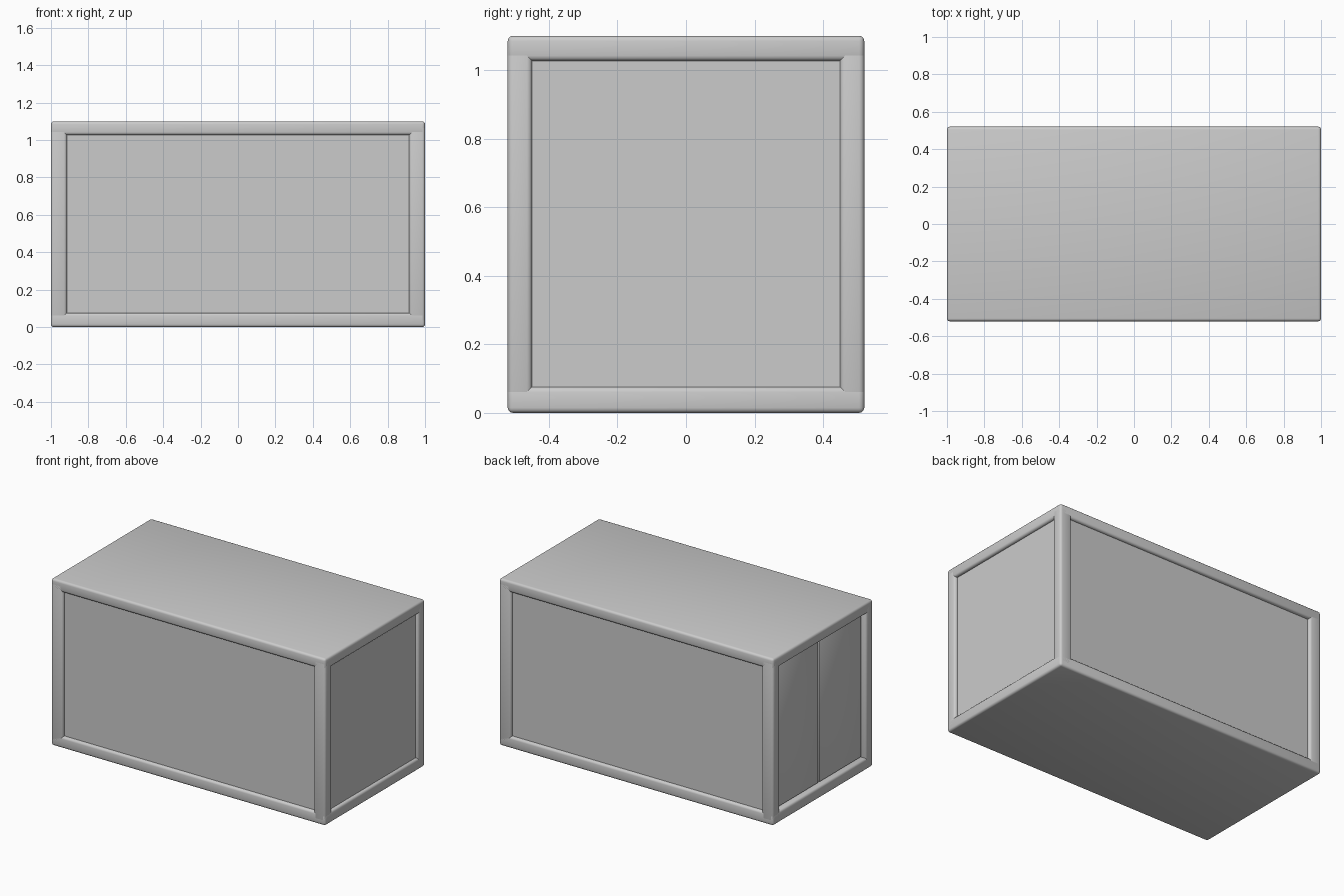
import bpy

if "Cube" in bpy.data.objects:
    bpy.data.objects.remove(bpy.data.objects["Cube"])

L, W, H = 1.0, 0.52, 1.10        # half length, half width, height
RAIL = 0.073                     # rail height
PX, PY = 0.085, 0.071            # corner post size
R = 0.015                        # edge rounding


def box(name, lo, hi, bevel=0.0, segments=3):
    size = [b - a for a, b in zip(lo, hi)]
    bpy.ops.mesh.primitive_cube_add(size=1, location=[(a + b) / 2 for a, b in zip(lo, hi)])
    o = bpy.context.object
    o.name = name
    o.scale = size
    bpy.ops.object.transform_apply(location=False, rotation=False, scale=True)
    if bevel:
        m = o.modifiers.new("round_edges", 'BEVEL')
        m.width = bevel
        m.segments = segments
        bpy.ops.object.modifier_apply(modifier=m.name)
        bpy.ops.object.shade_smooth_by_angle()
    return o


# Floor and roof, whose rims form the horizontal rails
box("floor", (-L, -W, 0), (L, W, RAIL + 0.003), R)
box("roof", (-L, -W, H - RAIL), (L, W, H), R)

# Corner posts, ends buried in floor and roof
for sx, nx in ((-1, "left"), (1, "right")):
    for sy, ny in ((-1, "front"), (1, "back")):
        cx, cy = sx * (L - PX / 2), sy * (W - PY / 2)
        box(f"post_{ny}_{nx}", (cx - PX / 2, cy - PY / 2, 0.02),
            (cx + PX / 2, cy + PY / 2, H - 0.02), R)

# Recessed long side walls
for sy, ny in ((-1, "front"), (1, "back")):
    y = sorted((sy * (W - 0.02), sy * (W - 0.05)))
    box(f"wall_{ny}", (-L + 0.04, y[0], 0.04), (L - 0.04, y[1], H - 0.04))

# Recessed closed end on the right
box("end_wall", (L - 0.06, -W + 0.03, 0.04), (L - 0.02, W - 0.03, H - 0.04))

# Double doors on the left with a narrow gap, over a backing sheet
box("door_backing", (-L + 0.05, -W + 0.03, 0.04), (-L + 0.07, W - 0.03, H - 0.04))
for sy, ny in ((-1, "front"), (1, "back")):
    y = sorted((sy * 0.008, sy * (W - PY - 0.007)))
    box(f"door_{ny}", (-L + 0.03, y[0], RAIL + 0.010), (-L + 0.055, y[1], H - RAIL - 0.007), 0.003, 2)
